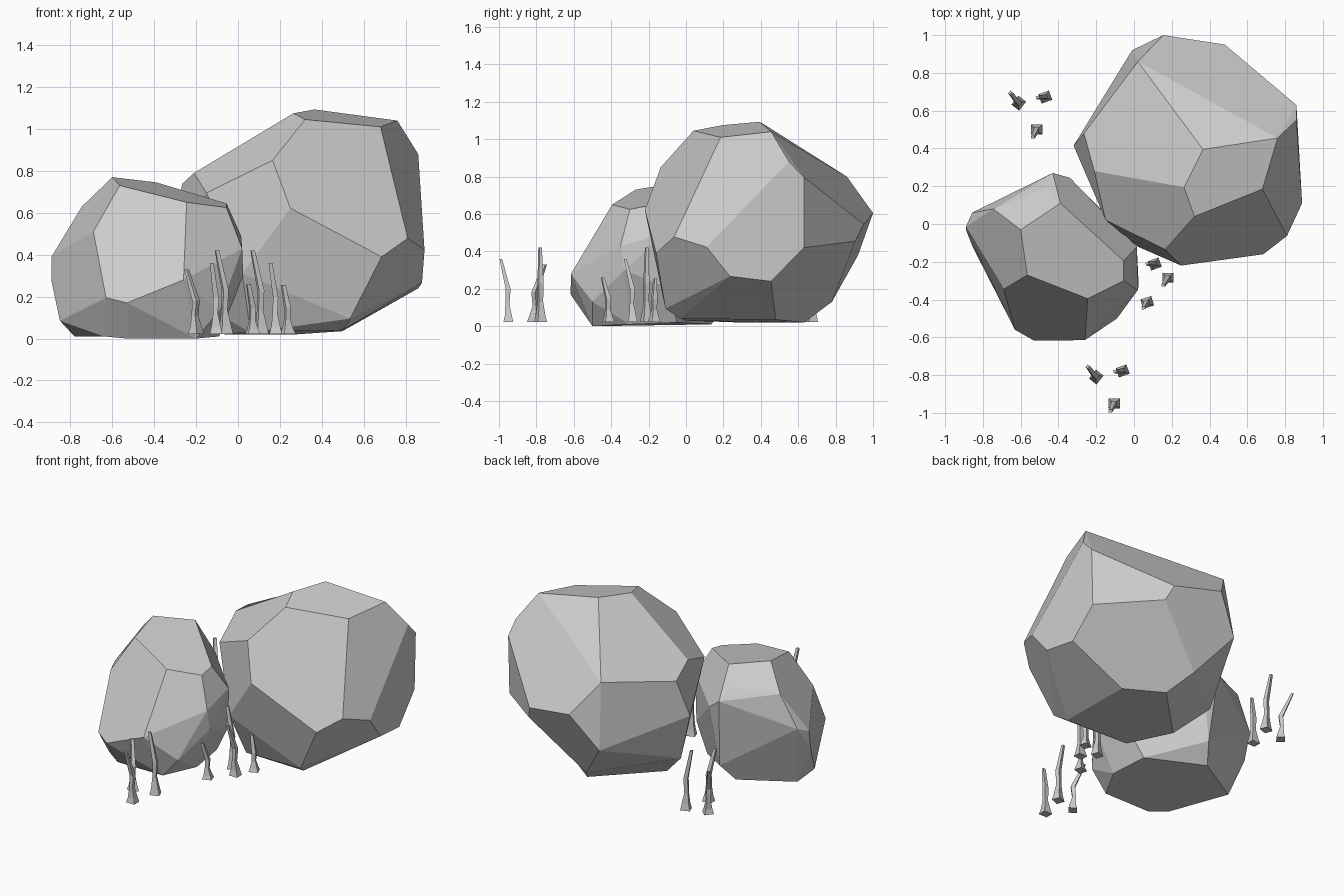
import bpy, bmesh, math
from mathutils import Vector


def finish(name, bm):
    bmesh.ops.recalc_face_normals(bm, faces=bm.faces[:])
    me = bpy.data.meshes.new(name)
    bm.to_mesh(me)
    bm.free()
    ob = bpy.data.objects.new(name, me)
    bpy.context.collection.objects.link(ob)
    return ob


def rock(name, corners):
    """Faceted boulder: convex hull of its corners, near-flat facets merged."""
    bm = bmesh.new()
    for c in corners:
        bm.verts.new(c)
    res = bmesh.ops.convex_hull(bm, input=bm.verts[:])
    junk = {g for g in res["geom_interior"] + res["geom_unused"]
            if isinstance(g, bmesh.types.BMVert) and g.is_valid}
    bmesh.ops.delete(bm, geom=list(junk), context='VERTS')
    bmesh.ops.dissolve_limit(bm, angle_limit=math.radians(9),
                             verts=bm.verts[:], edges=bm.edges[:])
    return finish(name, bm)


def blade(name, base, tip, height, turn):
    """Four-sided grass stalk: wide foot, thin swaying stem."""
    bm = bmesh.new()
    base, tip = Vector(base), Vector(tip)
    # height fraction, half-width, half-depth, share of the lean
    rings = [(0, .030, .026, 0), (.10, .022, .019, 0), (.28, .012, .011, .12),
             (.52, .013, .013, .02), (.75, .011, .010, .50), (1, .009, .007, 1)]
    loops = []
    for f, w, d, lean in rings:
        c = base.lerp(tip, lean)
        z = .022 + f * (height - .022)
        loop = []
        for sx, sy in ((-1, -1), (1, -1), (1, 1), (-1, 1)):
            x, y = sx * w, sy * d
            loop.append(bm.verts.new((c.x + x * math.cos(turn) - y * math.sin(turn),
                                      c.y + x * math.sin(turn) + y * math.cos(turn), z)))
        loops.append(loop)
    for a, b in zip(loops, loops[1:]):
        for i in range(4):
            j = (i + 1) % 4
            bm.faces.new((a[i], a[j], b[j], b[i]))
    bm.faces.new(loops[0])
    bm.faces.new(loops[-1])
    return finish(name, bm)


# Large boulder: crown, right side, back, left side, underside
rock("large_rock", [
    (.68, .185, 1.01), (.76, .455, 1.04), (.365, .395, 1.093), (.265, .195, 1.075),
    (.32, .04, 1.045), (.86, .55, .88), (.86, .63, .797), (.89, .11, .423),
    (.81, -.063, .478), (.685, -.16, .39), (.25, -.22, .622), (.165, -.135, .85),
    (-.15, .02, .695), (-.21, .28, .79), (-.265, .48, .74), (-.32, .415, .50),
    (.02, .86, .80), (-.01, .92, .38), (.155, 1.0, .605), (.48, .95, .545),
    (.516, .905, .455), (.851, .63, .42), (.861, .455, .24), (.878, .235, .267),
    (.535, -.11, .095), (.50, -.03, .04), (.498, .48, .035), (.279, .633, .02),
    (.185, .78, .13), (-.064, .289, .02), (-.25, .41, .20), (.02, -.12, .31),
    (.06, 0, .03)])

# Small boulder
rock("small_rock", [
    (-.60, -.03, .77), (-.39, .11, .745), (-.565, -.27, .73), (-.245, -.395, .65),
    (-.055, -.195, .645), (-.055, -.30, .625), (.015, -.12, .49), (.02, -.35, .43),
    (.025, -.33, .30), (-.26, -.615, .28), (-.53, -.617, .17), (-.63, -.56, .195),
    (-.69, -.345, .51), (-.745, .08, .63), (-.475, .19, .645), (-.43, .27, .57),
    (-.34, .245, .50), (-.857, .06, .42), (-.89, -.015, .39), (-.89, -.03, .275),
    (-.85, -.13, .085), (-.78, -.05, .01), (-.64, -.43, .01), (-.53, -.50, 0),
    (-.20, -.50, 0), (-.09, -.50, .13), (-.09, -.30, .01), (-.12, -.05, .02),
    (-.02, -.08, .20), (-.46, .135, .01), (-.40, .22, .12), (-.25, .09, .08)])

# Grass tufts: the front tuft repeats behind the small rock
tuft = [((-.20, -.81), (-.245, -.755), .33, .9),
        ((-.06, -.778), (-.10, -.78), .42, .35),
        ((-.105, -.95), (-.125, -.99), .36, 0)]
for label, dx, dy in (("front", 0, 0), ("back", -.41, 1.45)):
    for i, (b, t, h, turn) in enumerate(tuft):
        blade(f"{label}_grass_{i + 1}", (b[0] + dx, b[1] + dy, 0),
              (t[0] + dx, t[1] + dy, 0), h, turn)

# Grass between the rocks
middle = [((.11, -.212), (.07, -.21), .42, .35),
          ((.18, -.285), (.155, -.325), .36, 0),
          ((.07, -.415), (.05, -.445), .26, .3),
          ((.237, -.17), (.217, -.165), .255, .4)]
for i, (b, t, h, turn) in enumerate(middle):
    blade(f"middle_grass_{i + 1}", (*b, 0), (*t, 0), h, turn)
